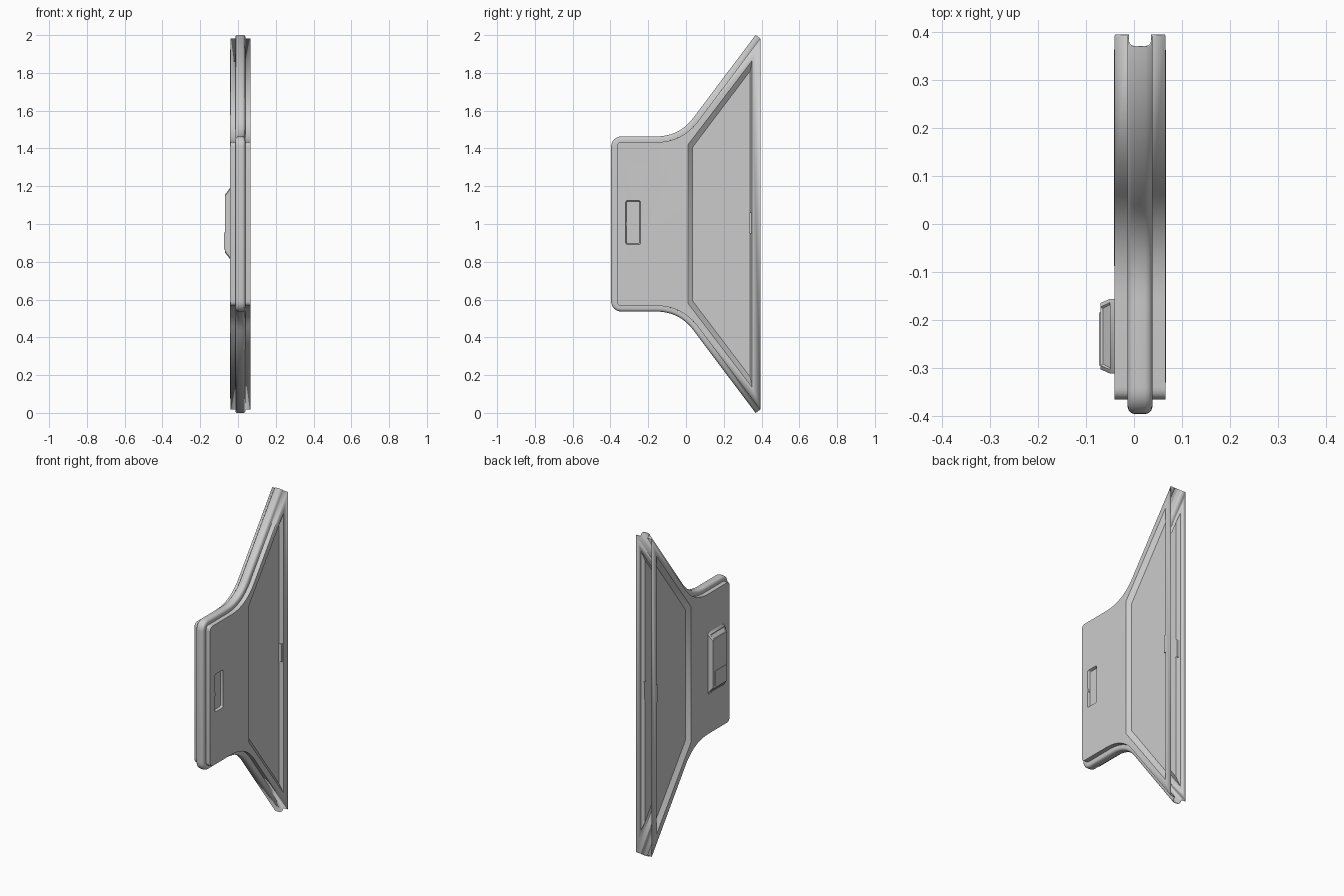
import bpy, bmesh, math
from mathutils import Vector

cube = bpy.data.objects.get("Cube")
if cube:
    bpy.data.objects.remove(cube)

grey = bpy.data.materials.new("light grey")
grey.use_nodes = True
grey.diffuse_color = (0.6, 0.6, 0.6, 1)
grey.node_tree.nodes["Principled BSDF"].inputs["Base Color"].default_value = (0.6, 0.6, 0.6, 1)

MID_X, HALF = 0.0125, 0.0525    # centre and half thickness of the panel


def finish(bm, name, recalc=True):
    if recalc:
        bmesh.ops.recalc_face_normals(bm, faces=bm.faces)
    mesh = bpy.data.meshes.new(name)
    bm.to_mesh(mesh)
    bm.free()
    mesh.materials.append(grey)
    ob = bpy.data.objects.new(name, mesh)
    bpy.context.collection.objects.link(ob)
    bpy.ops.object.select_all(action='DESELECT')
    ob.select_set(True)
    bpy.context.view_layer.objects.active = ob
    bpy.ops.object.shade_smooth_by_angle(angle=math.radians(35))
    return ob


def box(name, lo, hi):
    bm = bmesh.new()
    bmesh.ops.create_cube(bm, size=1)
    for v in bm.verts:
        v.co = [a + (b - a) * (c + 0.5) for a, b, c in zip(lo, hi, v.co)]
    return finish(bm, name)


def bezier(a, b, c, n):
    a, b, c = Vector(a), Vector(b), Vector(c)
    return [a * (1 - t) ** 2 + b * 2 * t * (1 - t) + c * t * t
            for t in (i / n for i in range(n + 1))]


def rounded_rect(y0, y1, z0, z1, r, n=4):
    pts = []
    for k, (y, z) in enumerate([(y1 - r, z1 - r), (y0 + r, z1 - r), (y0 + r, z0 + r), (y1 - r, z0 + r)]):
        for i in range(n + 1):
            a = (k + i / n) * math.pi / 2
            pts.append((y + r * math.cos(a), z + r * math.sin(a)))
    return pts


# Outline of the panel in the yz plane, mirrored about z = 1
half = [Vector((0.394, 1.982))]
half += bezier((0.064, 1.543), (-0.02, 1.432), (-0.16, 1.432), 12)
half += bezier((-0.34, 1.432), (-0.365, 1.432), (-0.365, 1.407), 6)
path = half + [Vector((p.x, 2 - p.y)) for p in reversed(half)]


def offset(i, d):
    a, b = path[max(i - 1, 0)], path[min(i + 1, len(path) - 1)]
    if 0 < i < len(path) - 1:
        t = (path[i] - a).normalized() + (b - path[i]).normalized()
    else:
        t = b - a
    t.normalize()
    return path[i] + Vector((t.y, -t.x)) * d


# Edge section: side wall, then a rounded bead around the middle
side = [(HALF, 0), (0.0245, 0), (0.0245, 0.016), (0.0225, 0.023), (0.018, 0.028), (0.011, 0.03)]
section = side + [(-x, d) for x, d in reversed(side)]

bm = bmesh.new()
rows = []
for x, d in section:
    row = []
    for i in range(len(path)):
        p = offset(i, d)
        row.append(bm.verts.new((MID_X + x, p.x, p.y)))
    rows.append(row)
for r, s in zip(rows, rows[1:]):
    for i in range(len(r) - 1):
        bm.faces.new((r[i], r[i + 1], s[i + 1], s[i]))


def loop(points, x):
    return [bm.verts.new((x, y, z)) for y, z in points]


def sunk(outer, inner, sign, depth):
    """Recess with sloping walls; returns the edges of its mouth."""
    a = loop(outer, MID_X + sign * HALF)
    b = loop(inner, MID_X + sign * (HALF - depth))
    n = len(a)
    for i in range(n):
        j = (i + 1) % n
        bm.faces.new((a[i], a[j], b[j], b[i]))
    bm.faces.new(b)
    return [bm.edges.get((a[i], a[(i + 1) % n])) for i in range(n)]


# Broad side faces with a tapered recess; the left one also has a small pocket
recess_outer = [(0.01, 1.42), (0.35, 1.865), (0.35, 0.135), (0.01, 0.58)]
recess_inner = [(0.033, 1.405), (0.34, 1.81), (0.34, 0.19), (0.033, 0.595)]
for sign, row in ((1, rows[0]), (-1, rows[-1])):
    edges = [bm.edges.get(pair) for pair in zip(row, row[1:])]
    edges.append(bm.edges.new((row[0], row[-1])))
    edges += sunk(recess_outer, recess_inner, sign, 0.022)
    if sign > 0:
        edges += sunk(rounded_rect(-0.32, -0.24, 0.89, 1.125, 0.01),
                      rounded_rect(-0.315, -0.245, 0.895, 1.12, 0.008), sign, 0.015)
    bmesh.ops.triangle_fill(bm, use_beauty=True, edges=edges, normal=(sign, 0, 0))
shell = finish(bm, "panel_shell")
solid = shell.modifiers.new("Sheet", 'SOLIDIFY')
solid.thickness = 0.003
solid.offset = 0

# Small clips on the rear slope of each recess
for sign, name in ((1, "left_clip"), (-1, "right_clip")):
    xs = sorted(MID_X + sign * v for v in (0.028, 0.0515))
    box(name, (xs[0], 0.335, 0.95), (xs[1], 0.348, 1.06))

# Tapered housing on the right face, with inset sloping ends
bm = bmesh.new()
base = loop(rounded_rect(-0.312, -0.156, 0.81, 1.195, 0.008, 1), -0.04)
rim = loop(rounded_rect(-0.312, -0.156, 0.825, 1.18, 0.008, 1), -0.05)
top = loop(rounded_rect(-0.303, -0.165, 0.85, 1.155, 0.008, 1), -0.07)
n = len(base)
for a, b in ((base, rim), (rim, top)):
    for i in range(n):
        j = (i + 1) % n
        bm.faces.new((a[i], a[j], b[j], b[i]))
bm.faces.new(base)
cap = bm.faces.new(top)
bmesh.ops.recalc_face_normals(bm, faces=bm.faces)
ends = [f for f in bm.faces if abs(f.normal.z) > 0.5 and f.calc_center_median().x < -0.055
        and f.calc_area() > 0.002]
bmesh.ops.inset_individual(bm, faces=ends, thickness=0.005, depth=-0.003)
bmesh.ops.inset_individual(bm, faces=[cap], thickness=0.006, depth=0)
finish(bm, "housing", recalc=False)

# Raised cover low on the housing and a latch pin in the pocket
box("housing_cover", (-0.073, -0.295, 0.865), (-0.069, -0.185, 0.955))
box("pocket_latch", (0.05, -0.322, 0.99), (0.0655, -0.314, 1.01))
